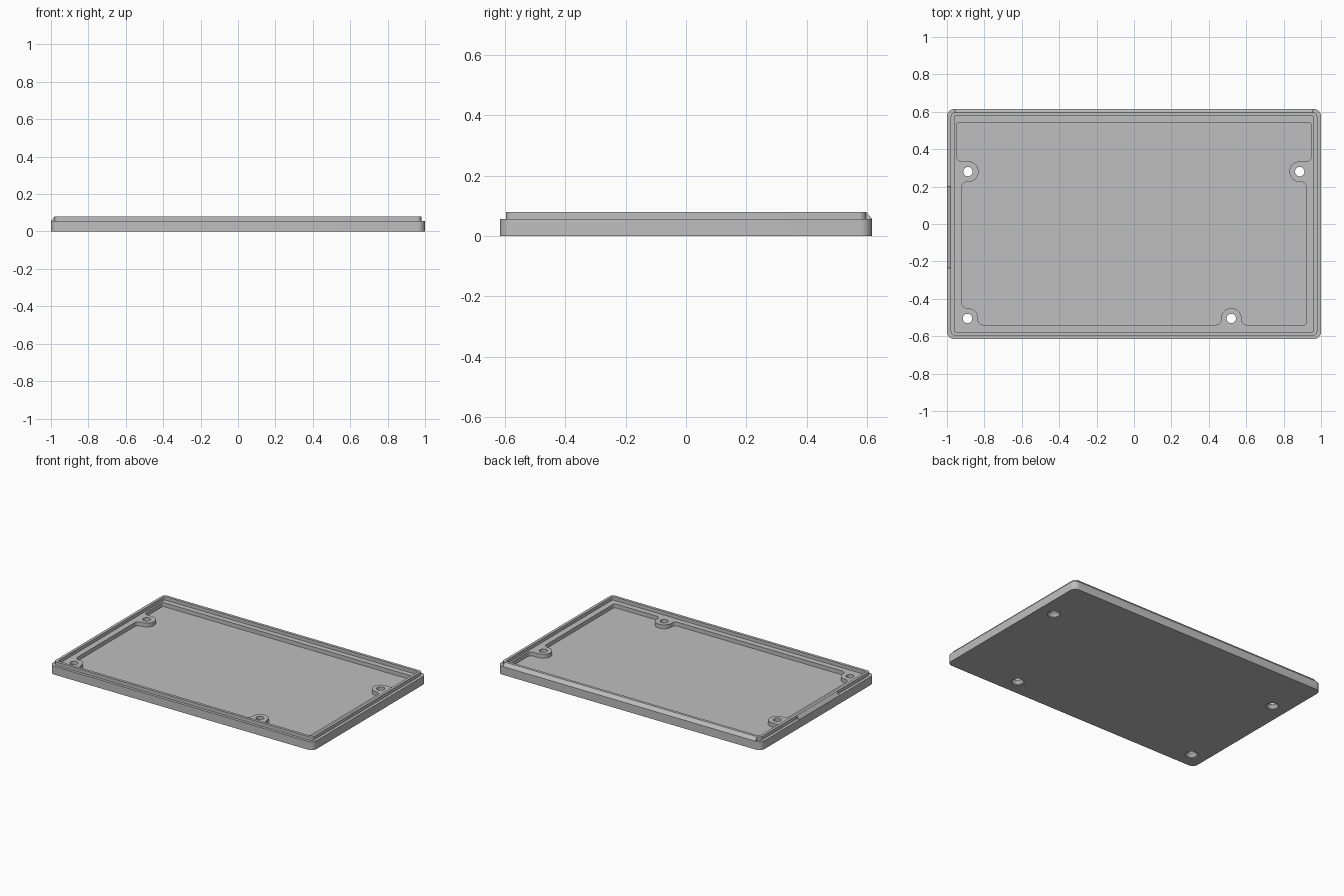
import bpy
import bmesh
import math
from mathutils import Vector

if "Cube" in bpy.data.objects:
    bpy.data.objects.remove(bpy.data.objects["Cube"], do_unlink=True)

LEDGE, TOP, FLOOR = 0.057, 0.08, 0.03

grey = bpy.data.materials.new("plain grey")
grey.use_nodes = True
colour = (0.52, 0.52, 0.52, 1)
grey.diffuse_color = colour
grey.node_tree.nodes["Principled BSDF"].inputs["Base Color"].default_value = colour


def rounded(corners, steps=8):
    """Outline through (x, y, radius) corners, each rounded by an arc."""
    out = []
    for i, (x, y, r) in enumerate(corners):
        p = Vector((x, y))
        a = (Vector(corners[i - 1][:2]) - p).normalized()
        b = (Vector(corners[(i + 1) % len(corners)][:2]) - p).normalized()
        half = a.angle(b) / 2
        centre = p + (a + b).normalized() * r / math.sin(half)
        start = p + a * r / math.tan(half) - centre
        end = p + b * r / math.tan(half) - centre
        for k in range(steps + 1):
            v = start.slerp(end, k / steps)
            out.append((centre + v.normalized() * r))
    return out


def rectangle(hx, hy, r):
    return rounded([(-hx, -hy, r), (hx, -hy, r), (hx, hy, r), (-hx, hy, r)])


def make(name, bm):
    bmesh.ops.recalc_face_normals(bm, faces=bm.faces)
    mesh = bpy.data.meshes.new(name)
    bm.to_mesh(mesh)
    bm.free()
    mesh.materials.append(grey)
    obj = bpy.data.objects.new(name, mesh)
    bpy.context.collection.objects.link(obj)
    return obj


def prism(name, points, direction):
    """Closed solid swept from a flat outline of 3D points."""
    bm = bmesh.new()
    face = bm.faces.new([bm.verts.new(p) for p in points])
    new = bmesh.ops.extrude_face_region(bm, geom=[face], use_keep_orig=True)["geom"]
    verts = [g for g in new if isinstance(g, bmesh.types.BMVert)]
    bmesh.ops.translate(bm, verts=verts, vec=direction)
    return make(name, bm)


def slab(name, outline, z0, z1):
    return prism(name, [(p[0], p[1], z0) for p in outline], (0, 0, z1 - z0))


def combine(target, tool, operation):
    mod = target.modifiers.new(operation.lower(), 'BOOLEAN')
    mod.operation, mod.solver, mod.object = operation, 'EXACT', tool
    bpy.context.view_layer.objects.active = target
    bpy.ops.object.modifier_apply(modifier=mod.name)
    bpy.data.objects.remove(tool, do_unlink=True)


# Tray body with a raised lip
tray = slab("tray_lid", rectangle(1, 0.616, 0.04), 0, LEDGE)
combine(tray, slab("lip", rectangle(0.98, 0.597, 0.025), 0.02, TOP), 'UNION')

# Sloped strips outside the lip, along the back and the right side
back = [(0.616, 0.045), (0.616, LEDGE), (0.597, TOP), (0.588, TOP), (0.588, 0.045)]
combine(tray, prism("back_slope", [(-0.957, y, z) for y, z in back], (1.914, 0, 0)), 'UNION')
side = [(-1, 0.045), (-1, LEDGE), (-0.98, TOP), (-0.97, TOP), (-0.97, 0.045)]
combine(tray, prism("side_slope", [(x, -0.235, z) for x, z in side], (0, 0.435, 0)), 'UNION')

# Recess inside the lip, down to the ledge
combine(tray, slab("recess", rectangle(0.961, 0.578, 0.008), LEDGE, 0.12), 'DIFFERENCE')

# Deep pocket whose outline flows around the four screw bosses
f, b = 0.028, 0.054
pocket = rounded([
    (-0.948, 0.541, 0.012), (-0.948, 0.335, f), (-0.831, 0.335, b),
    (-0.831, 0.225, b), (-0.921, 0.225, f),
    (-0.921, -0.45, f), (-0.834, -0.45, b), (-0.834, -0.539, f),
    (0.465, -0.539, f), (0.465, -0.45, b), (0.575, -0.45, b), (0.575, -0.539, f),
    (0.921, -0.539, 0.012), (0.921, 0.225, f), (0.831, 0.225, b),
    (0.831, 0.335, b), (0.948, 0.335, f), (0.948, 0.541, 0.012)])
combine(tray, slab("pocket", pocket, FLOOR, 0.12), 'DIFFERENCE')

# Screw holes, countersunk from below
for x, y in [(-0.888, 0.28), (0.886, 0.28), (-0.89, -0.505), (0.52, -0.505)]:
    bm = bmesh.new()
    rings = []
    for r, z in [(0.04, -0.01), (0.04, 0.005), (0.025, 0.025), (0.025, 0.12)]:
        circle = bmesh.ops.create_circle(bm, segments=32, radius=r)["verts"]
        bmesh.ops.translate(bm, verts=circle, vec=(x, y, z))
        rings.append(circle)
    for low, high in zip(rings, rings[1:]):
        for i in range(len(low)):
            bm.faces.new((low[i - 1], low[i], high[i], high[i - 1]))
    bm.faces.new(rings[0])
    bm.faces.new(rings[-1])
    combine(tray, make("screw_hole", bm), 'DIFFERENCE')

# Smooth the rounded corners, keep the edges crisp
bpy.ops.object.select_all(action='DESELECT')
tray.select_set(True)
bpy.context.view_layer.objects.active = tray
bpy.ops.object.shade_smooth_by_angle(angle=math.radians(30))
